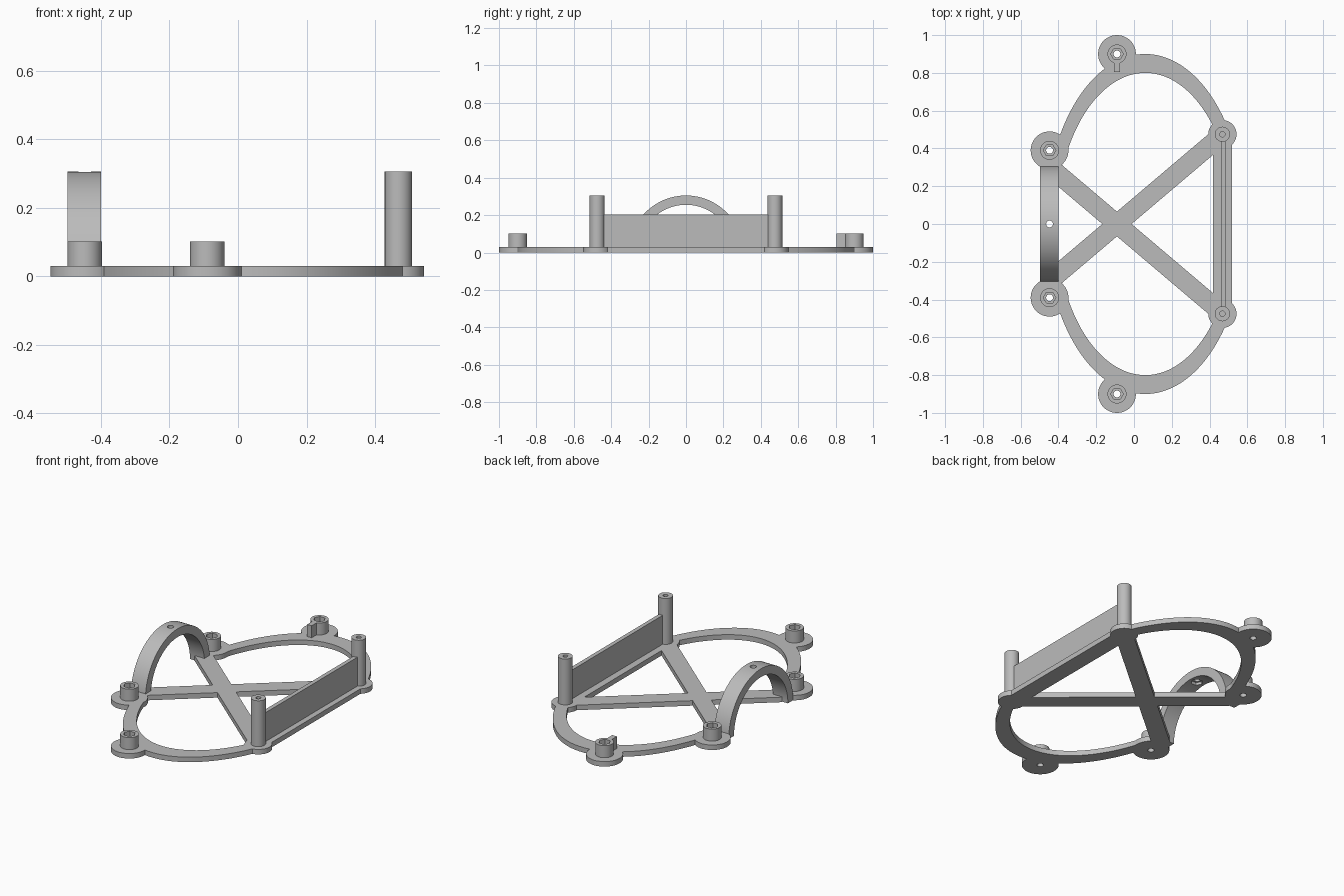
import bpy, bmesh
from math import cos, sin, pi, radians, atan2, asin
from mathutils import Matrix, Vector

cube = bpy.data.objects.get("Cube")
if cube:
    bpy.data.objects.remove(cube)

GREY = (0.5, 0.5, 0.5, 1)
mat = bpy.data.materials.new("plain grey")
mat.use_nodes = True
mat.diffuse_color = GREY
mat.node_tree.nodes["Principled BSDF"].inputs["Base Color"].default_value = GREY

THICK = 0.03
MOUNTS = [(x, y * s) for x, y in ((-0.09, 0.9), (-0.447, 0.39)) for s in (1, -1)]
POSTS = [(0.468, 0.475), (0.468, -0.475)]


def prism(name, outline, z0, z1):
    """Solid extruded upward from a flat outline."""
    bm = bmesh.new()
    face = bm.faces.new([bm.verts.new((x, y, z0)) for x, y in outline])
    new = bmesh.ops.extrude_face_region(bm, geom=[face])["geom"]
    bmesh.ops.translate(bm, vec=(0, 0, z1 - z0),
                        verts=[v for v in new if isinstance(v, bmesh.types.BMVert)])
    bmesh.ops.recalc_face_normals(bm, faces=bm.faces)
    mesh = bpy.data.meshes.new(name)
    bm.to_mesh(mesh)
    bm.free()
    mesh.materials.append(mat)
    obj = bpy.data.objects.new(name, mesh)
    bpy.context.collection.objects.link(obj)
    return obj


def disc(name, c, r, z0, z1, n=48):
    return prism(name, [(c[0] + r * cos(2 * pi * i / n), c[1] + r * sin(2 * pi * i / n))
                        for i in range(n)], z0, z1)


def bar(name, a, b, width, z0, z1):
    a, b = Vector(a), Vector(b)
    side = (b - a).orthogonal().normalized() * width / 2
    return prism(name, [a + side, a - side, b - side, b + side], z0, z1)


def combine(obj, tools, operation):
    """Boolean the tools into the object, then remove them."""
    for tool in tools:
        mod = obj.modifiers.new("cut", 'BOOLEAN')
        mod.operation, mod.solver, mod.object = operation, 'EXACT', tool
        bpy.context.view_layer.update()
        deps = bpy.context.evaluated_depsgraph_get()
        mesh = bpy.data.meshes.new_from_object(obj.evaluated_get(deps))
        obj.modifiers.clear()
        obj.data = mesh
        bpy.data.objects.remove(tool)


def side_loop(s):
    """Half of an oval band, from the mount ear round to the post pad."""
    def arc(a, b, y0, y1, n=48):
        t0, t1 = asin(y0 / b), pi - asin(y1 / b)
        return [(0.06 + a * cos(t0 + (t1 - t0) * i / n),
                 s * b * sin(t0 + (t1 - t0) * i / n)) for i in range(n + 1)]
    return prism("loop", arc(0.53, 0.9, 0.475, 0.4)
                 + arc(0.471, 0.8, 0.475, 0.4)[::-1], 0, THICK)


# Flat base: rear rail, crossed braces, oval side loops, ears and pads
base = bar("base_frame", (0.468, -0.475), (0.468, 0.475), 0.1, 0, THICK)
parts = [bar("brace", (-0.43, 0.288 * s), (0.47, -0.475 * s), 0.1, 0, THICK) for s in (1, -1)]
parts += [side_loop(s) for s in (1, -1)]
parts += [disc("ear", c, 0.1, 0, THICK) for c in MOUNTS]
parts += [disc("pad", c, 0.075, 0, THICK) for c in POSTS]
combine(base, parts, 'UNION')
combine(base, [disc("hole", c, 0.018, -0.1, 0.1, 24) for c in MOUNTS], 'DIFFERENCE')

# Screw bosses with hexagonal nut sockets
solids = [base]
for i, c in enumerate(MOUNTS):
    boss = disc(f"screw_boss_{i + 1}", c, 0.05, THICK, 0.102)
    if i == 0:
        # Locating key on one boss
        combine(boss, [bar("key", (c[0], c[1] - 0.095), (c[0], c[1] - 0.04),
                           0.03, THICK, 0.102)], 'UNION')
    combine(boss, [disc("hole", c, 0.018, -0.1, 0.2, 24),
                   disc("socket", c, 0.033, 0.06, 0.2, 6)], 'DIFFERENCE')
    solids.append(boss)

# Tall posts with blind pilot holes
for side, c in zip(("back", "front"), POSTS):
    post = disc(f"{side}_post", c, 0.04, THICK, 0.305)
    combine(post, [disc("pilot", c, 0.014, 0.15, 0.4, 24)], 'DIFFERENCE')
    solids.append(post)

# Upright wall between the posts
solids.append(bar("upright_wall", (0.472, -0.45), (0.472, 0.45), 0.025, THICK, 0.203))

# Arch over the opposite side, drawn flat and then stood up
N = 48
half = [(cos(pi * i / N), sin(pi * i / N)) for i in range(N + 1)]
arch = prism("arch", [(0.305 * x, 0.305 * y) for x, y in half]
             + [(0.255 * x, 0.255 * y) for x, y in half[::-1]], -0.497, -0.4)
arch.data.transform(Matrix(((0, 0, 1, 0), (1, 0, 0, 0), (0, 1, 0, 0), (0, 0, 0, 1))))
combine(arch, [disc("hole", (-0.447, 0), 0.018, 0.1, 0.5, 24),
               disc("recess", (-0.447, 0), 0.033, 0.1, 0.27, 6)], 'DIFFERENCE')
solids.append(arch)

# Smooth curved sides, keep edges crisp
bpy.ops.object.select_all(action='DESELECT')
for obj in solids:
    obj.select_set(True)
bpy.context.view_layer.objects.active = base
bpy.ops.object.shade_smooth_by_angle(angle=radians(30))
